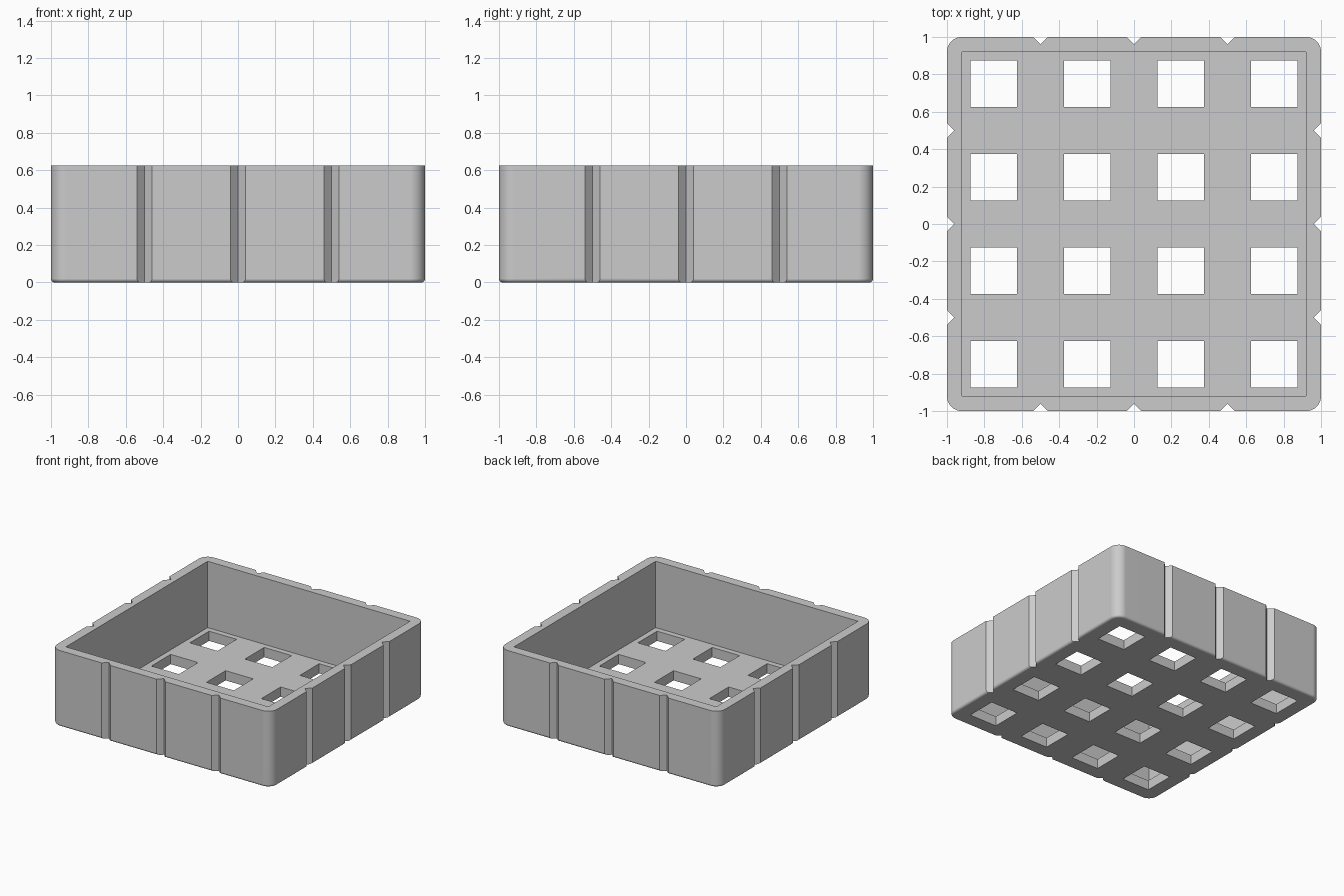
import bpy
import bmesh
import math
from mathutils import Matrix, Vector

cube = bpy.data.objects.get("Cube")
if cube:
    bpy.data.objects.remove(cube, do_unlink=True)

HEIGHT = 0.625
WALL = 0.08
FLOOR = 0.08
CORNER = 0.08
FILLET = 0.02
HOLE = 0.25
GROOVE = 0.04

grey = bpy.data.materials.new("plain grey")
grey.use_nodes = True
colour = (0.6, 0.6, 0.6, 1)
grey.diffuse_color = colour
grey.node_tree.nodes["Principled BSDF"].inputs["Base Color"].default_value = colour


def add_box(bm, centre, size, turn=0):
    matrix = (Matrix.Translation(centre) @ Matrix.Rotation(turn, 4, "Z")
              @ Matrix.Diagonal((*size, 1)))
    bmesh.ops.create_cube(bm, size=1, matrix=matrix)


def make_object(name, bm):
    mesh = bpy.data.meshes.new(name)
    bm.to_mesh(mesh)
    bm.free()
    mesh.materials.append(grey)
    obj = bpy.data.objects.new(name, mesh)
    bpy.context.collection.objects.link(obj)
    return obj


# Solid block with rounded upright corners and a softened bottom rim
bm = bmesh.new()
add_box(bm, (0, 0, HEIGHT / 2), (2, 2, HEIGHT))
upright = [e for e in bm.edges
           if abs(e.verts[0].co.z - e.verts[1].co.z) > HEIGHT / 2]
bmesh.ops.bevel(bm, geom=upright, offset=CORNER, segments=10,
                profile=0.5, affect="EDGES")
bottom = [e for e in bm.edges if all(v.co.z < 0.001 for v in e.verts)]
bmesh.ops.bevel(bm, geom=bottom, offset=FILLET, segments=5,
                profile=0.5, affect="EDGES")
tray = make_object("tray", bm)

# Cavity cutter
bm = bmesh.new()
inner = 2 - 2 * WALL
add_box(bm, (0, 0, FLOOR + 0.5), (inner, inner, 1))
cutters = [make_object("cavity_cutter", bm)]

# Floor hole cutter, a four by four grid
bm = bmesh.new()
spots = [-0.75, -0.25, 0.25, 0.75]
for x in spots:
    for y in spots:
        add_box(bm, (x, y, 0.05), (HOLE, HOLE, 0.3))
cutters.append(make_object("hole_cutter", bm))

# V groove cutter, three per side
bm = bmesh.new()
side = GROOVE * math.sqrt(2)
for quarter in range(4):
    spin = Matrix.Rotation(quarter * math.pi / 2, 3, "Z")
    for x in (-0.5, 0, 0.5):
        add_box(bm, spin @ Vector((x, -1, HEIGHT / 2)),
                (side, side, 1), math.pi / 4)
cutters.append(make_object("groove_cutter", bm))

# Cut, then discard the cutters
bpy.context.view_layer.objects.active = tray
tray.select_set(True)
for cutter in cutters:
    cutter.hide_render = True
    cut = tray.modifiers.new(cutter.name, "BOOLEAN")
    cut.operation = "DIFFERENCE"
    cut.solver = "EXACT"
    cut.object = cutter
    bpy.ops.object.modifier_apply(modifier=cut.name)
    bpy.data.objects.remove(cutter, do_unlink=True)

# Smooth the rounded edges and keep the flat walls even
bpy.ops.object.shade_smooth_by_angle(angle=math.radians(30))
even = tray.modifiers.new("even_normals", "WEIGHTED_NORMAL")
even.keep_sharp = True
